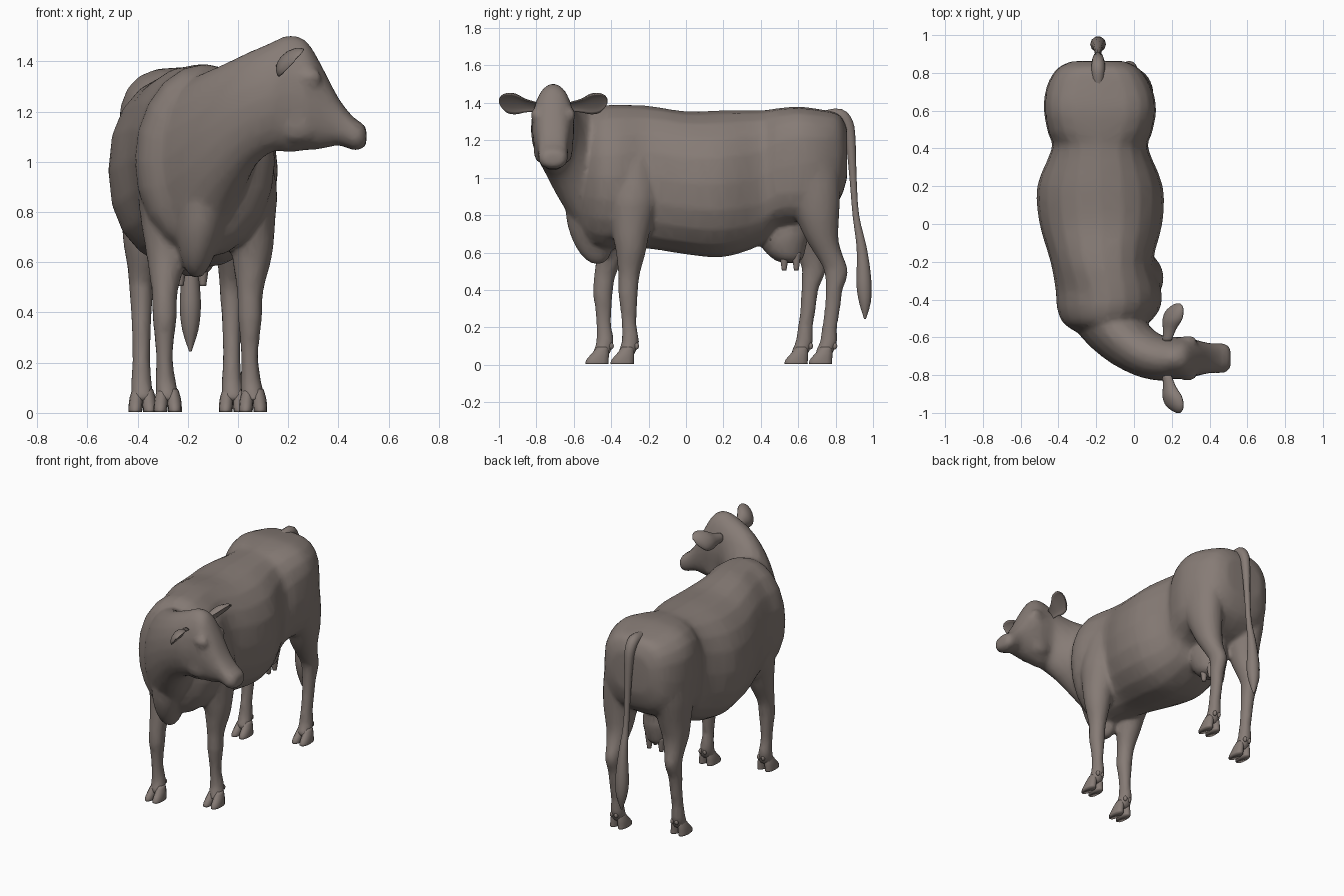
import bpy, bmesh, math
from mathutils import Vector

hide_mat = bpy.data.materials.new("grey_brown_hide")
hide_mat.diffuse_color = (0.24, 0.20, 0.18, 1)


def finish(name, bm):
    bmesh.ops.recalc_face_normals(bm, faces=bm.faces)
    me = bpy.data.meshes.new(name)
    bm.to_mesh(me)
    bm.free()
    for f in me.polygons:
        f.use_smooth = True
    me.materials.append(hide_mat)
    ob = bpy.data.objects.new(name, me)
    bpy.context.collection.objects.link(ob)
    return ob


def spline(rows, steps):
    # Catmull-Rom interpolation of all ring values
    out = []
    for i in range(len(rows) - 1):
        p = [rows[max(0, min(len(rows) - 1, i + k))] for k in (-1, 0, 1, 2)]
        for s in range(steps):
            t = s / steps
            out.append([0.5 * (2 * b + (c - a) * t + (2 * a - 5 * b + 4 * c - d) * t * t
                               + (3 * b - a - 3 * c + d) * t ** 3)
                        for a, b, c, d in zip(*p)])
    return out + [list(rows[-1])]


def upright(yaw):
    r = math.radians(yaw)
    return Vector((math.cos(r), math.sin(r), 0)), Vector((0, 0, 1))


def level(yaw):
    return Vector((1, 0, 0)), Vector((0, 1, 0))


def ear_frame(yaw):
    return Vector((0.75, 0, -0.66)), Vector((0.66, 0, 0.75))


def loft(name, rows, frame=upright, n=20, steps=3, cupped=False):
    # rows: x, y, z, half width, half height, yaw, roundness
    bm = bmesh.new()
    rings = []
    for x, y, z, a, b, yaw, p in spline(rows, steps):
        u, v = frame(yaw)
        ring = []
        for k in range(n):
            t = 2 * math.pi * k / n
            c, s = math.cos(t), math.sin(t)
            cu = math.copysign(abs(c) ** p, c)
            if cupped and c > 0:
                cu = -0.3 * c
            sv = math.copysign(abs(s) ** p, s)
            ring.append(bm.verts.new(Vector((x, y, z)) + u * a * cu + v * b * sv))
        rings.append(ring)
    for r0, r1 in zip(rings, rings[1:]):
        for k in range(n):
            j = (k + 1) % n
            bm.faces.new((r0[k], r0[j], r1[j], r1[k]))
    bm.faces.new(rings[0])
    bm.faces.new(rings[-1])
    return finish(name, bm)


def blob(name, loc, scale):
    bm = bmesh.new()
    bmesh.ops.create_uvsphere(bm, u_segments=16, v_segments=10, radius=1)
    for v in bm.verts:
        v.co = Vector([v.co[i] * scale[i] + loc[i] for i in range(3)])
    return finish(name, bm)


# Torso: y, centre x, top, bottom, half width, roundness
torso = [(.862, -.19, 1.26, 1.0, .14, .8), (.82, -.19, 1.34, .88, .22, .7),
         (.72, -.185, 1.365, .80, .28, .65), (.60, -.18, 1.38, .76, .297, .62),
         (.48, -.18, 1.37, .73, .275, .7), (.40, -.18, 1.36, .64, .255, .8),
         (.20, -.18, 1.36, .575, .333, .88), (0, -.175, 1.355, .59, .325, .88),
         (-.20, -.17, 1.385, .62, .272, .9), (-.35, -.135, 1.39, .62, .28, 1),
         (-.45, -.135, 1.385, .62, .272, 1), (-.53, -.15, 1.34, .66, .22, 1),
         (-.585, -.16, 1.22, .76, .12, 1)]
parts = [loft("body", [(x, y, (t + b) / 2, w, (t - b) / 2, 0, p) for y, x, t, b, w, p in torso])]

# Brisket in front of and between the front legs
parts.append(loft("brisket", [(-.13, -.52, 1.02, .09, .13, 0, 1), (-.14, -.525, .88, .10, .125, 0, 1),
                              (-.15, -.52, .75, .095, .115, 0, 1), (-.16, -.50, .65, .075, .10, 0, 1),
                              (-.165, -.48, .58, .05, .075, 0, 1), (-.165, -.475, .54, .02, .03, 0, 1)],
                  level))

# Neck and head, turned to the side
parts.append(loft("neck_and_head", [
    (-.14, -.35, .98, .25, .36, 0, 1), (-.13, -.50, .99, .195, .36, 12, 1),
    (-.05, -.61, 1.10, .15, .29, 40, 1), (.05, -.68, 1.205, .13, .235, 62, 1),
    (.14, -.71, 1.26, .12, .22, 85, 1), (.20, -.71, 1.27, .112, .235, 90, 1),
    (.27, -.71, 1.265, .112, .22, 90, .95), (.33, -.71, 1.22, .096, .17, 90, .9),
    (.40, -.71, 1.16, .08, .095, 90, .85), (.46, -.71, 1.112, .08, .066, 90, .85),
    (.49, -.71, 1.105, .074, .054, 90, .85), (.512, -.71, 1.10, .05, .035, 90, .9)]))

# Brows, eyes and cheeks
for s in (1, -1):
    parts.append(blob("brow", (.285, -.71 + s * .09, 1.335), (.05, .03, .04)))
    parts.append(blob("cheek", (.24, -.71 + s * .075, 1.16), (.08, .03, .08)))

# Legs: z, dx, y offset, half width, half depth
front = [(1.10, 0, .02, .07, .10), (.90, .005, .02, .105, .13), (.78, .005, .015, .10, .115),
         (.68, .01, .01, .088, .095), (.60, .01, .01, .076, .08), (.48, .003, 0, .052, .058),
         (.38, .003, -.005, .049, .053), (.32, .002, -.002, .042, .047), (.22, .002, 0, .034, .040),
         (.13, .006, .008, .041, .047), (.08, .012, -.005, .046, .048), (.045, .015, -.02, .045, .045)]
rear = [(1.15, .02, -.13, .10, .17), (.95, .02, -.10, .11, .155), (.80, .02, -.07, .10, .12),
        (.68, .01, -.045, .083, .09), (.60, .005, -.012, .064, .075), (.52, 0, .028, .05, .066),
        (.47, 0, .033, .047, .06), (.40, 0, .022, .042, .046), (.30, 0, .013, .037, .042),
        (.20, 0, -.002, .036, .041),
        (.12, 0, -.008, .042, .048), (.07, .005, -.03, .046, .048), (.045, .005, -.035, .045, .045)]
feet = []
for name, prof, x0, y0, shift in (("front_left", front, .045, -.305, 0),
                                  ("front_right", front, -.295, -.305, -.135),
                                  ("rear_left", rear, -.025, .77, 0),
                                  ("rear_right", rear, -.385, .77, -.13)):
    rows = []
    for z, dx, dy, a, b in prof:
        k = max(0, min(1, (1.05 - z) / .6))
        rows.append((x0 + dx, y0 + dy + shift * k, z, a, b, 0, 1))
    parts.append(loft(name + "_leg", rows, level))
    feet.append((name, rows[-1][0], rows[-1][1]))

# Udder
parts.append(loft("udder", [(-.185, .52, .80, .09, .12, 0, 1), (-.185, .52, .70, .11, .135, 0, 1),
                            (-.185, .525, .62, .10, .115, 0, 1), (-.185, .545, .565, .075, .08, 0, 1),
                            (-.185, .55, .545, .03, .04, 0, 1)], level))

# Fuse the hide into one skin
bpy.ops.object.select_all(action='DESELECT')
for ob in parts:
    ob.select_set(True)
bpy.context.view_layer.objects.active = parts[0]
bpy.ops.object.join()
body = parts[0]
rm = body.modifiers.new("skin", 'REMESH')
rm.mode = 'VOXEL'
rm.voxel_size = 0.014
rm.use_smooth_shade = True
sm = body.modifiers.new("soften", 'SMOOTH')
sm.factor = 0.5
sm.iterations = 6
body.modifiers.new("simplify", 'DECIMATE').ratio = 0.2

# Cloven hooves and dewclaws
for name, x, y in feet:
    for s, side in ((1, "outer"), (-1, "inner")):
        cx = x + s * .025
        loft(f"{name}_{side}_toe", [(cx + s * .004, y - .016, .004, .027, .062, 0, .9),
                                    (cx + s * .003, y - .014, .025, .028, .060, 0, .9),
                                    (cx, y + .002, .06, .027, .046, 0, 1),
                                    (cx - s * .004, y + .014, .095, .020, .030, 0, 1)],
             level, n=12, steps=2)
        blob(f"{name}_{side}_dewclaw", (x + s * .016, y + .06, .10), (.012, .014, .018))

# Tail with a thick switch at the end
tail = [(.74, 1.33, .03), (.82, 1.335, .036), (.862, 1.29, .034), (.88, 1.20, .028),
        (.893, 1.0, .02), (.908, .80, .018), (.937, .64, .027), (.948, .52, .037),
        (.952, .42, .042), (.957, .33, .032), (.957, .245, .005)]
cu = bpy.data.curves.new("tail", 'CURVE')
cu.dimensions = '3D'
cu.bevel_depth = 1
cu.bevel_resolution = 3
cu.use_fill_caps = True
sp = cu.splines.new('POLY')
fine = spline(tail, 3)
sp.points.add(len(fine) - 1)
for pt, (y, z, r) in zip(sp.points, fine):
    pt.co = (-.19, y, z, 1)
    pt.radius = r
sp.use_smooth = True
cu.materials.append(hide_mat)
bpy.context.collection.objects.link(bpy.data.objects.new("tail", cu))

# Teats
for sx in (-1, 1):
    for i, y in enumerate((.525, .59)):
        x = -.185 + sx * .045
        loft(f"teat_{'right' if sx < 0 else 'left'}_{i}",
             [(x, y, .60, .026, .026, 0, 1), (x, y, .55, .02, .02, 0, 1),
              (x, y, .505, .013, .013, 0, 1)], level, n=10)

# Cupped ears on both sides of the head
for s, side in ((1, "left"), (-1, "right")):
    ear = [(.09, .18, 1.375, .03, .03), (.15, .195, 1.38, .04, .045),
           (.20, .21, 1.388, .05, .07), (.245, .22, 1.395, .042, .07),
           (.275, .23, 1.405, .025, .045), (.29, .235, 1.41, .008, .015)]
    loft(side + "_ear", [(x, -.71 + s * d, z, a, b, 0, 1) for d, x, z, a, b in ear],
         ear_frame, n=14, cupped=True)
